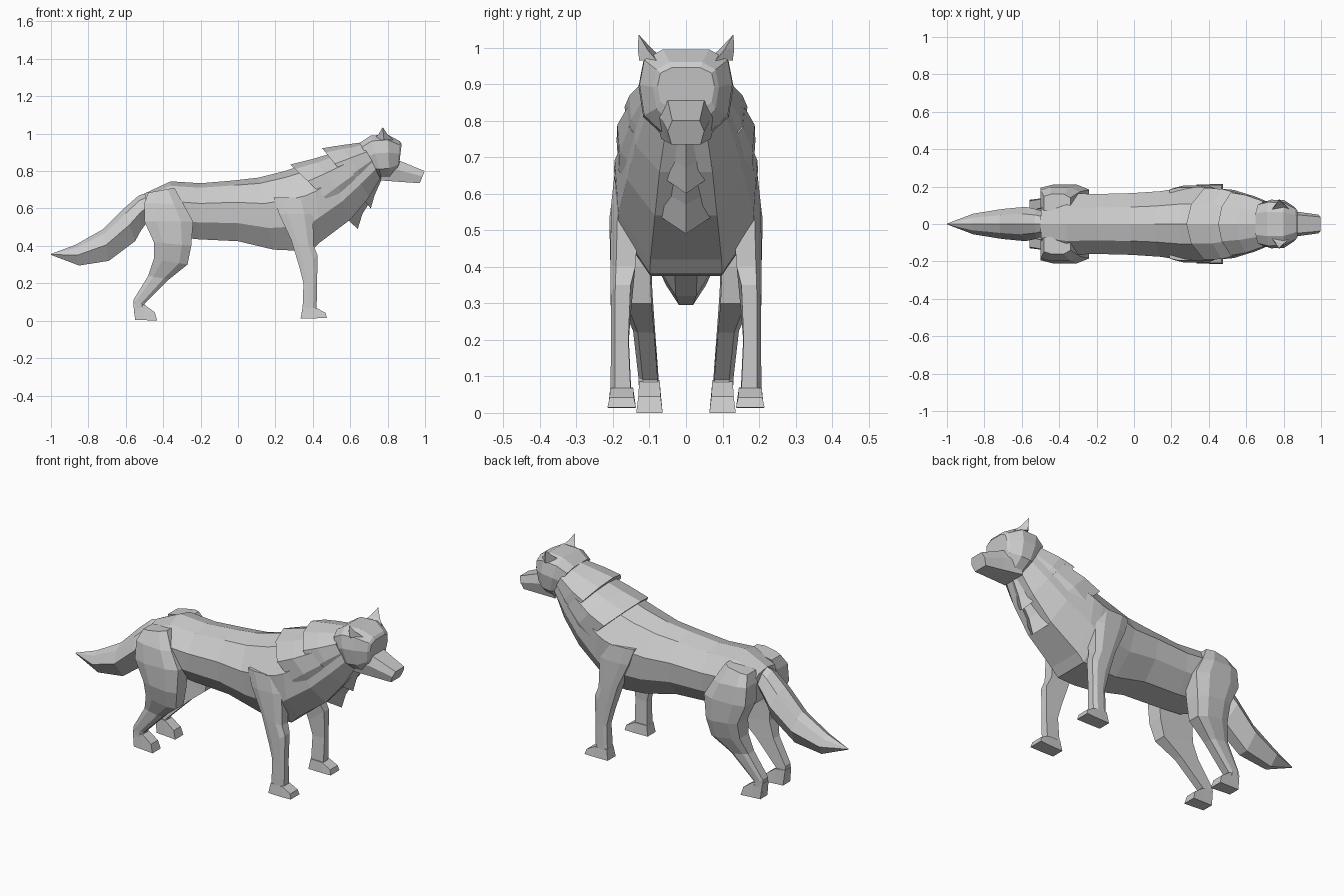
import bpy, bmesh

# Cross-section outlines: (fraction from start point to end point, fraction of half width)
TORSO = [(0, -.5), (.3, -.95), (.64, -1), (.92, -.55), (1, 0),
         (.92, .55), (.64, 1), (.3, .95), (0, .5)]
COLLAR = [(0, 0), (.22, -.6), (.5, -.97), (.74, -1), (.93, -.55), (1, 0),
          (.93, .55), (.74, 1), (.5, .97), (.22, .6)]
HEAD = [(0, -.4), (.25, -.9), (.6, -1), (.88, -.9), (1, -.5),
        (1, .5), (.88, .9), (.6, 1), (.25, .9), (0, .4)]
MUZZLE = [(0, -.8), (.55, -1), (1, -.75), (1, .75), (.55, 1), (0, .8)]
TAIL = [(0, -.35), (.5, -1), (.85, -.6), (1, 0), (.85, .6), (.5, 1), (0, .35)]
LEG = [(0, -.8), (0, .75), (.25, 1), (.75, 1), (1, .6), (1, -.75)]
PAW = [(0, -1), (0, 1), (1, .85), (1, -.85)]


def loft(name, outline, sections, mirror=False):
    """Skin rings; section = start x, z, end x, z, centre y, half width."""
    bm = bmesh.new()
    rings = []
    for ax, az, bx, bz, yc, hw in sections:
        rings.append([bm.verts.new((ax + (bx - ax) * t, yc + f * hw, az + (bz - az) * t))
                      for t, f in outline])
    n = len(outline)
    for r, s in zip(rings, rings[1:]):
        for i in range(n):
            j = (i + 1) % n
            bm.faces.new((r[i], r[j], s[j], s[i]))
    bm.faces.new(rings[0])
    bm.faces.new(rings[-1][::-1])
    bmesh.ops.recalc_face_normals(bm, faces=bm.faces)
    mesh = bpy.data.meshes.new(name)
    bm.to_mesh(mesh)
    bm.free()
    ob = bpy.data.objects.new(name, mesh)
    bpy.context.collection.objects.link(ob)
    if mirror:
        ob.modifiers.new("mirror", 'MIRROR').use_axis = (False, True, False)
    return ob


# Torso and neck, rump to throat
loft("torso", TORSO, [
    (-.47, .49, -.50, .68, 0, .13),
    (-.36, .45, -.36, .745, 0, .165),
    (-.21, .435, -.20, .735, 0, .16),
    (0, .425, -.02, .75, 0, .165),
    (.19, .38, .11, .765, 0, .175),
    (.30, .375, .25, .80, 0, .195),
    (.40, .38, .34, .83, 0, .197),
    (.44, .42, .40, .845, 0, .195),
    (.60, .54, .46, .87, 0, .17),
    (.70, .66, .56, .90, 0, .145),
    (.76, .76, .68, .93, 0, .115)])

# Two overlapping fur collars that flare backward
loft("shoulder_ruff", COLLAR, [
    (.64, .49, .28, .835, 0, .19),
    (.665, .57, .40, .865, 0, .188),
    (.72, .66, .52, .90, 0, .16)])
loft("neck_ruff", COLLAR, [
    (.71, .60, .45, .922, 0, .168),
    (.73, .67, .55, .938, 0, .155),
    (.77, .76, .66, .953, 0, .122)])

# Head
loft("head", HEAD, [
    (.75, .77, .65, .95, 0, .115),
    (.77, .75, .71, .99, 0, .13),
    (.81, .755, .80, .995, 0, .127),
    (.85, .79, .865, .96, 0, .09),
    (.86, .82, .875, .945, 0, .078)])
loft("muzzle", MUZZLE, [
    (.76, .75, .80, .88, 0, .085),
    (.87, .742, .87, .853, 0, .066),
    (.972, .735, .998, .80, 0, .05)])
loft("ear", [(0, -1), (.55, 1), (1, -.3)], [
    (.72, .965, .83, .965, .092, .036),
    (.75, .995, .80, .995, .112, .02),
    (.773, 1.034, .775, 1.034, .129, .001)], True)

# Tail
loft("tail", TAIL, [
    (-.47, .55, -.47, .69, 0, .06),
    (-.52, .48, -.53, .67, 0, .08),
    (-.55, .425, -.61, .60, 0, .092),
    (-.69, .32, -.72, .49, 0, .08),
    (-.85, .295, -.87, .405, 0, .055),
    (-1, .352, -1, .357, 0, .002)])

# Front legs and paws
loft("front_leg", LEG, [
    (.19, .66, .38, .66, .15, .045),
    (.22, .57, .40, .57, .16, .045),
    (.285, .43, .405, .40, .168, .039),
    (.33, .28, .425, .35, .175, .031),
    (.35, .20, .423, .20, .178, .027),
    (.345, .05, .42, .05, .175, .032)], True)
loft("front_paw", PAW, [
    (.335, .013, .345, .07, .176, .035),
    (.42, .013, .42, .068, .176, .037),
    (.475, .015, .468, .042, .176, .039)], True)

# Hind legs and paws
loft("hind_leg", LEG, [
    (-.48, .685, -.34, .71, .11, .05),
    (-.50, .63, -.29, .62, .135, .062),
    (-.50, .53, -.24, .53, .145, .065),
    (-.45, .42, -.25, .40, .145, .062),
    (-.45, .33, -.27, .30, .132, .05),
    (-.48, .24, -.37, .22, .112, .033),
    (-.56, .11, -.50, .09, .10, .03),
    (-.555, .04, -.49, .04, .098, .03)], True)
loft("hind_paw", PAW, [
    (-.55, .005, -.56, .09, .1, .032),
    (-.50, .003, -.50, .085, .1, .033),
    (-.432, 0, -.445, .045, .1, .036)], True)
